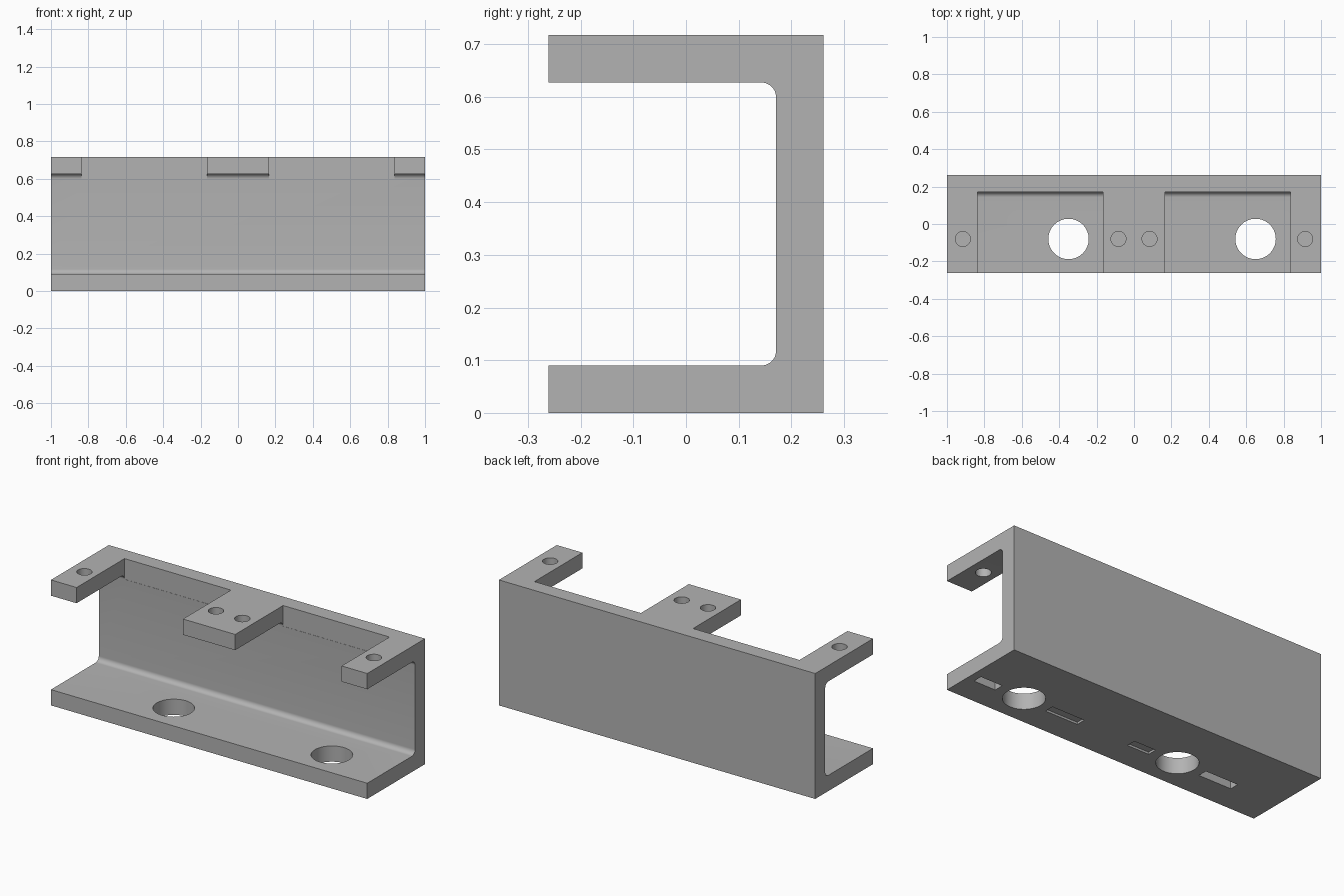
import bpy, bmesh, math
from mathutils import Matrix, Vector

if "Cube" in bpy.data.objects:
    bpy.data.objects.remove(bpy.data.objects["Cube"])

DEPTH, HEIGHT, WALL = 0.261, 0.717, 0.09
INNER_Y, FILLET = 0.171, 0.028
HOLE_Y = -0.08

grey = bpy.data.materials.new("plain grey")
grey.use_nodes = True
colour = (0.45, 0.45, 0.45, 1)
grey.diffuse_color = colour
grey.node_tree.nodes["Principled BSDF"].inputs["Base Color"].default_value = colour


def make_object(name, bm):
    bmesh.ops.recalc_face_normals(bm, faces=bm.faces)
    mesh = bpy.data.meshes.new(name)
    bm.to_mesh(mesh)
    bm.free()
    mesh.materials.append(grey)
    obj = bpy.data.objects.new(name, mesh)
    bpy.context.collection.objects.link(obj)
    return obj


def box(name, low, high):
    low, high = Vector(low), Vector(high)
    bm = bmesh.new()
    size = Matrix.Diagonal((*(high - low), 1))
    bmesh.ops.create_cube(bm, size=1, matrix=Matrix.Translation((low + high) / 2) @ size)
    return make_object(name, bm)


def cylinder(name, x, z, radius, length):
    bm = bmesh.new()
    bmesh.ops.create_cone(bm, cap_ends=True, segments=64, radius1=radius, radius2=radius,
                          depth=length, matrix=Matrix.Translation((x, HOLE_Y, z)))
    return make_object(name, bm)


def arc(y, z, start, steps=10):
    angles = [start + math.pi / 2 * i / steps for i in range(steps + 1)]
    return [(y + FILLET * math.cos(a), z + FILLET * math.sin(a)) for a in angles]


# C-shaped channel with filleted inner corners
fy = INNER_Y - FILLET
profile = [(-DEPTH, 0), (DEPTH, 0), (DEPTH, HEIGHT), (-DEPTH, HEIGHT), (-DEPTH, HEIGHT - WALL)]
profile += reversed(arc(fy, HEIGHT - WALL - FILLET, 0))
profile += reversed(arc(fy, WALL + FILLET, -math.pi / 2))
profile.append((-DEPTH, WALL))
bm = bmesh.new()
end = bm.faces.new([bm.verts.new((-1, y, z)) for y, z in profile])
result = bmesh.ops.extrude_face_region(bm, geom=[end])
moved = [v for v in result["geom"] if isinstance(v, bmesh.types.BMVert)]
bmesh.ops.translate(bm, vec=(2, 0, 0), verts=moved)
channel = make_object("channel_bracket", bm)

# Openings that leave three tabs on the top flange
cutters = []
for side in (-1, 1):
    a, b = sorted((side * 0.165, side * 0.838))
    cutters.append(box("top_opening", (a, -0.4, HEIGHT - WALL - FILLET),
                       (b, INNER_Y + 0.001, 0.9)))
    # Screw holes in the tabs
    for x in (0.083, 0.915):
        cutters.append(cylinder("screw_hole", side * x, HEIGHT, 0.04, 0.4))

# Large holes in the base, each with a deep and a shallow slot underneath
for x, left_deep, right_deep in ((-0.35, True, False), (0.65, False, True)):
    cutters.append(cylinder("base_hole", x, 0, 0.108, 0.4))
    for a, b, deep in ((-0.37, -0.163, left_deep), (0.165, 0.303, right_deep)):
        cutters.append(box("base_slot", (x + a, HOLE_Y - 0.027, -0.1),
                           (x + b, HOLE_Y + 0.027, 0.05 if deep else 0.012)))

# Apply the cuts
bpy.context.view_layer.objects.active = channel
for cutter in cutters:
    cutter.hide_render = True
    mod = channel.modifiers.new("cut", "BOOLEAN")
    mod.operation, mod.solver, mod.object = "DIFFERENCE", "EXACT", cutter
    bpy.ops.object.modifier_apply(modifier=mod.name)
    bpy.data.objects.remove(cutter)

# Smooth rounded surfaces, keep hard edges
for obj in bpy.context.selected_objects:
    obj.select_set(False)
channel.select_set(True)
bpy.ops.object.shade_smooth_by_angle(angle=math.radians(30))
